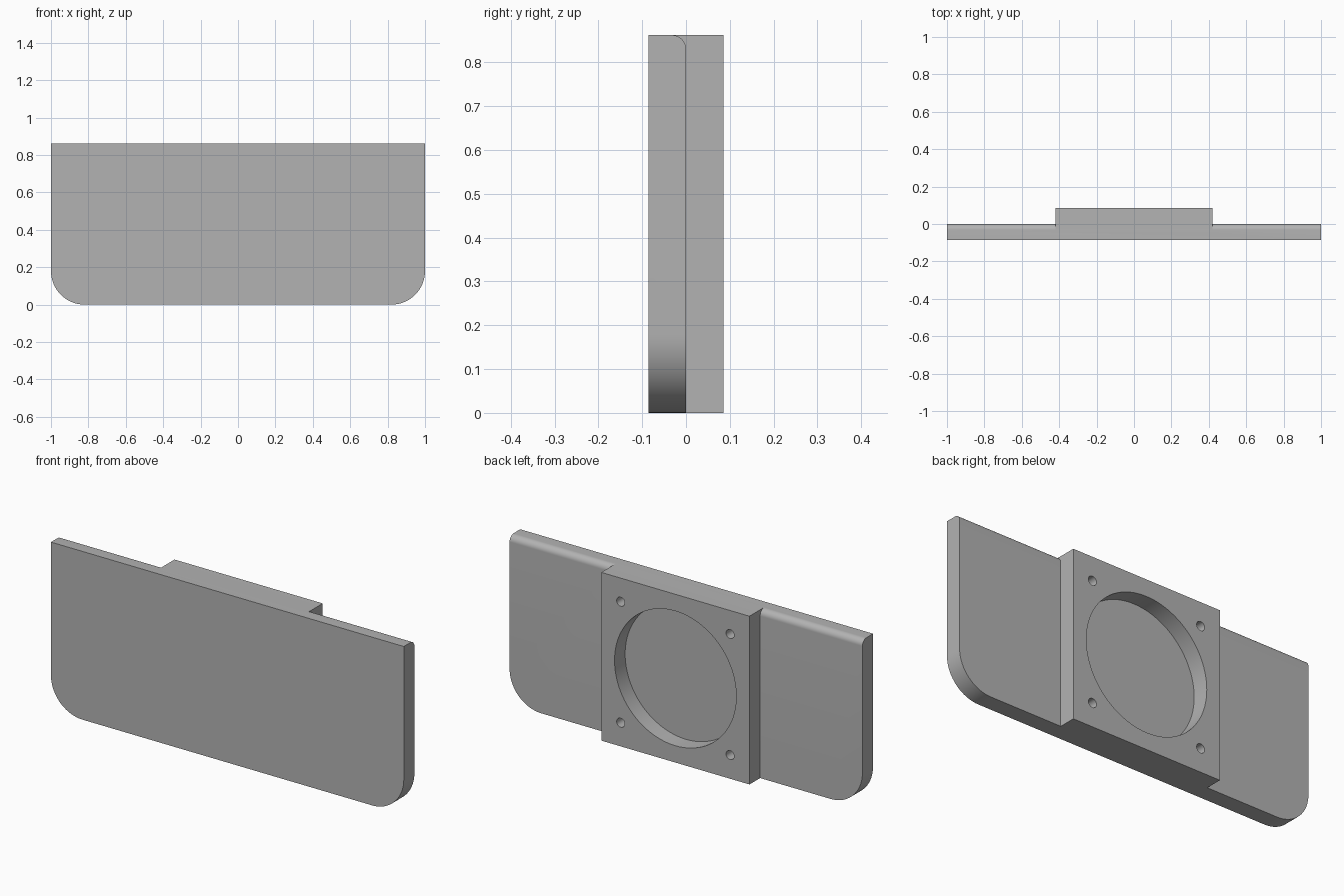
import bpy, bmesh, math
from mathutils import Matrix, Vector

if "Cube" in bpy.data.objects:
    bpy.data.objects.remove(bpy.data.objects["Cube"], do_unlink=True)

HEIGHT, HALF_DEPTH = 0.862, 0.086
BLOCK_HALF, BORE_RADIUS = 0.42, 0.345
SCREW_OFFSET, SCREW_RADIUS = 0.31, 0.023

grey = bpy.data.materials.new("plain grey")
grey.use_nodes = True
grey.diffuse_color = (0.45, 0.45, 0.45, 1)
grey.node_tree.nodes["Principled BSDF"].inputs["Base Color"].default_value = grey.diffuse_color


def finish(name, bm):
    bmesh.ops.recalc_face_normals(bm, faces=bm.faces)
    mesh = bpy.data.meshes.new(name)
    bm.to_mesh(mesh)
    bm.free()
    mesh.materials.append(grey)
    obj = bpy.data.objects.new(name, mesh)
    bpy.context.collection.objects.link(obj)
    return obj


def box(half_x, y0, y1):
    """Full-height box between two depths."""
    bm = bmesh.new()
    bmesh.ops.create_cube(bm, size=1)
    bmesh.ops.scale(bm, vec=(2 * half_x, y1 - y0, HEIGHT), verts=bm.verts)
    bmesh.ops.translate(bm, vec=(0, (y0 + y1) / 2, HEIGHT / 2), verts=bm.verts)
    return bm


def cutter(name, x, z, radius, segments):
    """Blind hole drilled from the back down to y = 0."""
    bm = bmesh.new()
    bmesh.ops.create_cone(bm, cap_ends=True, segments=segments, radius1=radius,
                          radius2=radius, depth=0.2,
                          matrix=Matrix.Translation((x, 0.1, z)) @ Matrix.Rotation(math.pi / 2, 4, "X"))
    return finish(name, bm)


def combine(target, tool, operation):
    mod = target.modifiers.new(operation.lower(), "BOOLEAN")
    mod.operation, mod.solver, mod.object = operation, "EXACT", tool
    bpy.context.view_layer.objects.active = target
    bpy.ops.object.modifier_apply(modifier=mod.name)
    bpy.data.objects.remove(tool, do_unlink=True)


def round_edges(bm, test, radius, segments):
    edges = [e for e in bm.edges if test((e.verts[0].co + e.verts[1].co) / 2, e)]
    bmesh.ops.bevel(bm, geom=edges, offset=radius, offset_type="OFFSET",
                    segments=segments, profile=0.5, affect="EDGES")


# Wide plate with rounded lower corners and a softened top back edge
bm = box(1.0, -HALF_DEPTH, 0)
round_edges(bm, lambda mid, e: mid.z < 0.01 and abs(mid.x) > 0.9 and abs(mid.y + HALF_DEPTH / 2) < 0.01,
            0.18, 20)
round_edges(bm, lambda mid, e: mid.z > HEIGHT - 0.01 and mid.y > -0.01 and abs(mid.x) < 0.01,
            0.032, 10)
plate = finish("mounting_plate", bm)

# Raised square block on the back
combine(plate, finish("raised_block", box(BLOCK_HALF, -HALF_DEPTH / 2, HALF_DEPTH)), "UNION")

# Round recess and four screw holes
combine(plate, cutter("bore_cutter", 0, HEIGHT / 2, BORE_RADIUS, 96), "DIFFERENCE")
for sx in (-1, 1):
    for sz in (-1, 1):
        combine(plate, cutter("screw_cutter", sx * SCREW_OFFSET, HEIGHT / 2 + sz * SCREW_OFFSET,
                              SCREW_RADIUS, 24), "DIFFERENCE")

plate.select_set(True)
bpy.context.view_layer.objects.active = plate
bpy.ops.object.shade_smooth_by_angle(angle=math.radians(30))
